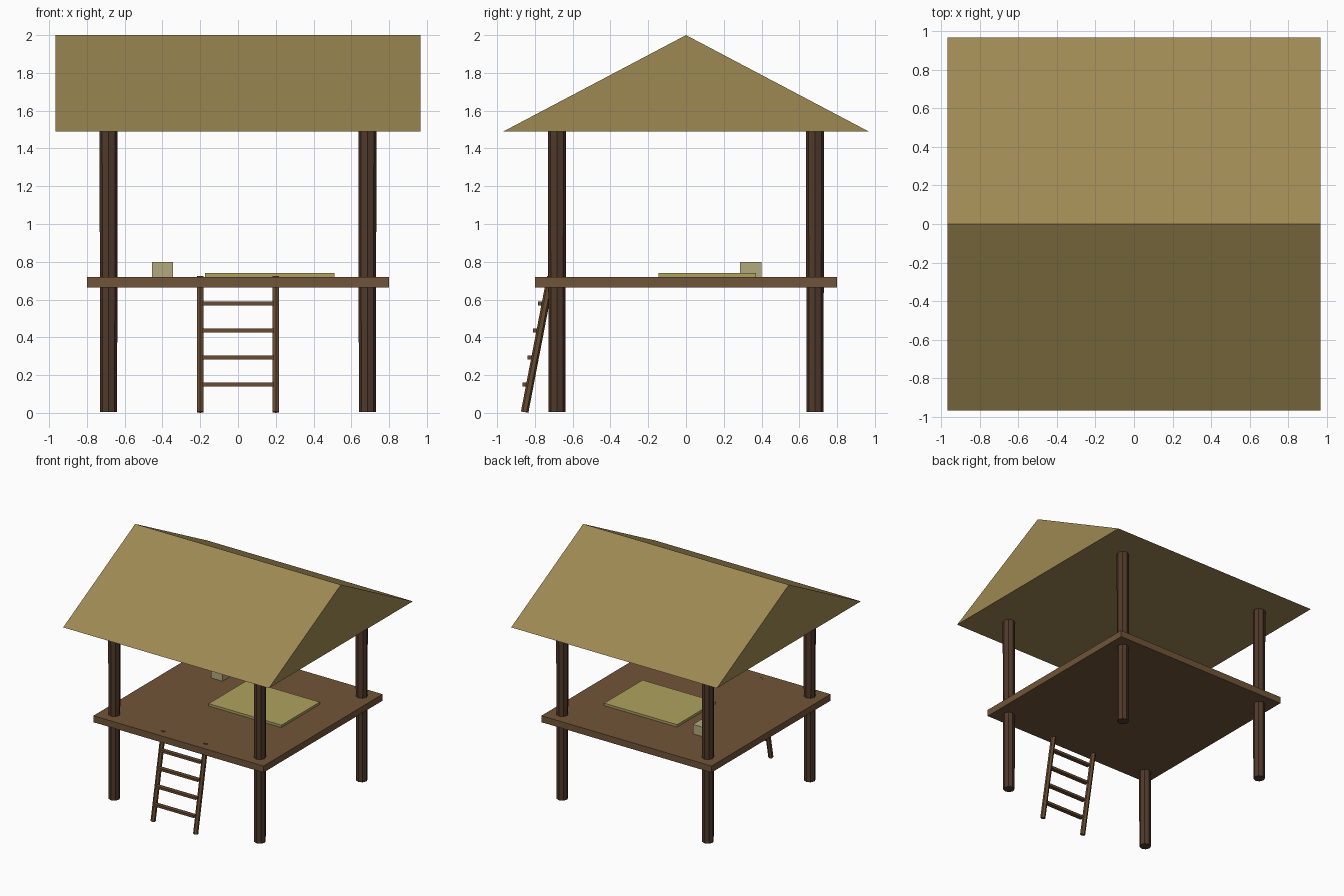
import bpy, bmesh, math
from mathutils import Vector

if "Cube" in bpy.data.objects:
    bpy.data.objects.remove(bpy.data.objects["Cube"])


def material(name, rgb):
    m = bpy.data.materials.new(name)
    m.diffuse_color = (*rgb, 1)
    m.use_nodes = True
    m.node_tree.nodes["Principled BSDF"].inputs["Base Color"].default_value = m.diffuse_color
    return m


THATCH = material("thatch", (0.34, 0.25, 0.085))
PLANK = material("plank", (0.165, 0.09, 0.04))
TIMBER = material("dark_timber", (0.08, 0.042, 0.023))
LADDER = material("ladder_wood", (0.14, 0.07, 0.03))
STRAW = material("straw", (0.42, 0.36, 0.115))
CRATE = material("pale_wood", (0.45, 0.40, 0.21))


def finish(name, bm, mat):
    bmesh.ops.recalc_face_normals(bm, faces=bm.faces)
    me = bpy.data.meshes.new(name)
    bm.to_mesh(me)
    bm.free()
    me.materials.append(mat)
    ob = bpy.data.objects.new(name, me)
    bpy.context.collection.objects.link(ob)
    return ob


def box(name, lo, hi, mat):
    lo, hi = Vector(lo), Vector(hi)
    bm = bmesh.new()
    bmesh.ops.create_cube(bm, size=1)
    bmesh.ops.scale(bm, vec=hi - lo, verts=bm.verts)
    bmesh.ops.translate(bm, vec=(lo + hi) / 2, verts=bm.verts)
    return finish(name, bm, mat)


def pole(name, a, b, r1, r2, sides, mat):
    a, b = Vector(a), Vector(b)
    bm = bmesh.new()
    bmesh.ops.create_cone(bm, cap_ends=True, segments=sides, radius1=r1,
                          radius2=r2, depth=(b - a).length)
    ob = finish(name, bm, mat)
    ob.location = (a + b) / 2
    ob.rotation_euler = (b - a).to_track_quat('Z', 'Y').to_euler()
    return ob


# Solid gable roof: triangular profile extruded along x
bm = bmesh.new()
profile = [(-0.967, 1.49), (0.967, 1.49), (0, 2.0)]
face = bm.faces.new([bm.verts.new((-0.967, y, z)) for y, z in profile])
ext = bmesh.ops.extrude_face_region(bm, geom=[face], use_keep_orig=True)
bmesh.ops.translate(bm, vec=(1.934, 0, 0),
                    verts=[v for v in ext["geom"] if isinstance(v, bmesh.types.BMVert)])
finish("roof", bm, THATCH)

# Platform with sleeping mat and small crate
box("platform", (-0.8, -0.8, 0.665), (0.8, 0.8, 0.72), PLANK)
box("sleeping_mat", (-0.175, -0.145, 0.718), (0.51, 0.37, 0.74), STRAW)
box("crate", (-0.455, 0.285, 0.718), (-0.345, 0.4, 0.8), CRATE)

# Corner posts
for sx, side in ((-1, "left"), (1, "right")):
    for sy, end in ((-1, "front"), (1, "back")):
        x, y = sx * 0.685, sy * 0.683
        pole(f"{end}_{side}_post", (x, y, 0.005), (x, y, 1.5), 0.045, 0.048, 8, TIMBER)


# Leaning ladder
def lean(z):
    return -0.855 + 0.192 * z


for sx, side in ((-1, "left"), (1, "right")):
    pole(f"ladder_{side}_rail", (sx * 0.2, lean(0.004), 0.004),
         (sx * 0.2, lean(0.722), 0.722), 0.02, 0.02, 6, LADDER)
for i in range(4):
    z = 0.15 + i * 0.143
    y = lean(z) - 0.02
    box(f"ladder_rung_{i + 1}", (-0.19, y - 0.02, z - 0.01), (0.19, y + 0.015, z + 0.01), LADDER)
